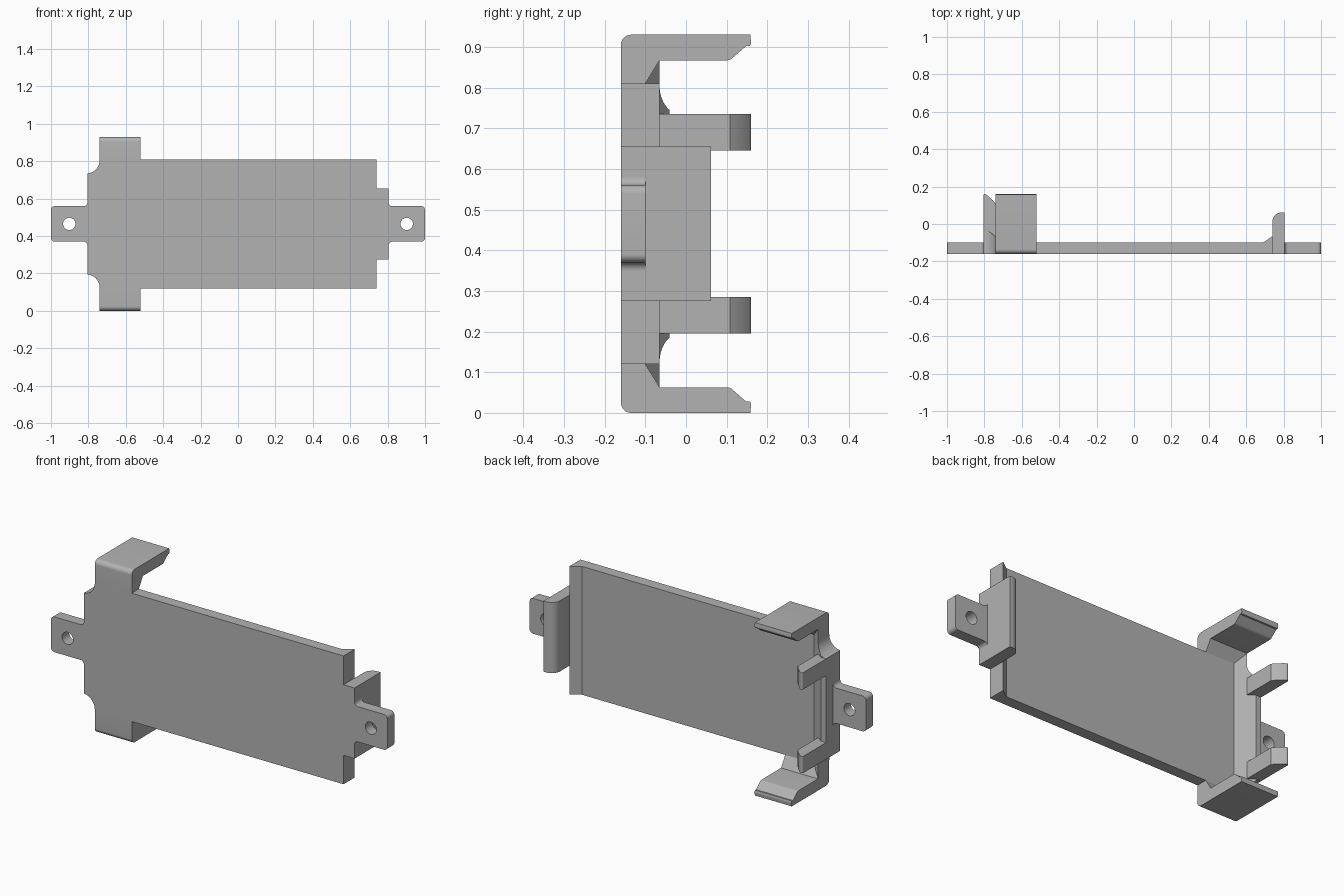
import bpy, bmesh, math
from mathutils import Vector

if "Cube" in bpy.data.objects:
    bpy.data.objects.remove(bpy.data.objects["Cube"], do_unlink=True)

MID = 0.465                       # height of the symmetry plane
FRONT, BACK, LIP = -0.16, -0.10, -0.065

grey = bpy.data.materials.new("plain grey")
grey.use_nodes = True
grey.diffuse_color = (0.45, 0.45, 0.45, 1)
grey.node_tree.nodes["Principled BSDF"].inputs["Base Color"].default_value = grey.diffuse_color


def prism(name, outline, axis, low, high):
    """Extrude a 2D outline along an axis; outline holds the other two coordinates in order."""
    bm = bmesh.new()

    def place(p, d):
        c = list(p)
        c.insert("xyz".index(axis), d)
        return Vector(c)

    face = bm.faces.new([bm.verts.new(place(p, low)) for p in outline])
    out = bmesh.ops.extrude_face_region(bm, geom=[face])
    moved = [g for g in out["geom"] if isinstance(g, bmesh.types.BMVert)]
    bmesh.ops.translate(bm, verts=moved, vec=place((0, 0), high - low))
    bmesh.ops.recalc_face_normals(bm, faces=bm.faces)
    mesh = bpy.data.meshes.new(name)
    bm.to_mesh(mesh)
    bm.free()
    mesh.materials.append(grey)
    ob = bpy.data.objects.new(name, mesh)
    bpy.context.collection.objects.link(ob)
    return ob


def arc(cx, cy, r, start, end, steps=8):
    angles = [math.radians(start + (end - start) * i / steps) for i in range(steps + 1)]
    return [(cx + r * math.cos(a), cy + r * math.sin(a)) for a in angles]


def cut(ob, cutter):
    mod = ob.modifiers.new("cut", "BOOLEAN")
    mod.operation, mod.solver, mod.object = "DIFFERENCE", "EXACT", cutter
    cutter.hide_render = True
    cutter.hide_set(True)
    cutter.display_type = "WIRE"


def smooth(ob):
    bpy.ops.object.select_all(action="DESELECT")
    ob.select_set(True)
    bpy.context.view_layer.objects.active = ob
    bpy.ops.object.shade_smooth_by_angle(angle=math.radians(30))


# Base plate with a sloped lip at each end
prism("base_plate", [(-0.74, FRONT), (0.74, FRONT), (0.74, LIP), (0.69, BACK),
                     (-0.69, BACK), (-0.74, LIP)], "z", 0.12, 0.81)

# End wall with scooped outer corners
wall = prism("end_wall", [(-0.805, FRONT), (-0.74, FRONT), (-0.74, LIP),
                          (-0.775, -0.04), (-0.805, -0.04)], "z", MID - 0.34, MID + 0.34)
for side, word in ((1, "upper"), (-1, "lower")):
    def flip(points, index):
        """Turn heights measured from the middle into true heights on this side."""
        return [tuple(MID + side * v if i == index else v for i, v in enumerate(p))
                for p in points]

    scoop = prism(word + "_scoop_cutter", flip(arc(-0.81, 0.34, 0.07, 0, 360, 48)[:-1], 1),
                  "y", -0.3, 0.2)
    cut(wall, scoop)

    # Corner post with a slanted, rounded tip
    z0, z1 = sorted((MID + side * 0.18, MID + side * 0.27))
    post = prism(word + "_corner_post",
                 [(-0.74, FRONT), (-0.74, 0.108), (-0.755, 0.127), (-0.785, 0.154)]
                 + arc(-0.797, 0.152, 0.008, 60, 180) + [(-0.805, FRONT)], "z", z0, z1)
    smooth(post)

    # Side arm that hooks over the back
    arm = prism(word + "_side_arm", flip(
        [(FRONT, 0.345), (BACK, 0.345), (LIP, 0.402)]
        + arc(0.10, 0.422, 0.02, 270, 315, 4)
        + [(0.148, 0.437)] + arc(0.140, 0.447, 0.02, -30, 15, 4)
        + [(0.158, 0.465)] + arc(FRONT + 0.025, 0.44, 0.025, 90, 180), 1),
        "x", -0.74, -0.52)
    smooth(arm)

    # Sloped lip carried on along the arm root
    z0, z1 = sorted((MID + side * 0.345, MID + side * 0.402))
    prism(word + "_arm_lip", [(-0.74, BACK), (-0.69, BACK), (-0.74, LIP)], "z", z0, z1)
smooth(wall)

# Retaining clip with a rounded inner top
clip = prism("end_clip", [(0.74, FRONT), (0.805, FRONT), (0.805, 0.062), (0.79, 0.062)]
             + arc(0.79, 0.012, 0.05, 90, 180), "z", MID - 0.19, MID + 0.19)
smooth(clip)

# Screw tabs with rounded corners, flared roots and a hole
for side, word in ((1, "left"), (-1, "right")):
    upper = arc(0.825, 0.115, 0.02, 180, 270) + arc(0.98, 0.075, 0.02, 90, 0)
    outline = upper + [(x, -z) for x, z in reversed(upper)]
    tab = prism(word + "_screw_tab", [(side * x, MID + z) for x, z in outline],
                "y", FRONT, BACK)
    hole = prism(word + "_hole_cutter", arc(side * 0.902, MID, 0.033, 0, 360, 32)[:-1],
                 "y", -0.3, 0.1)
    cut(tab, hole)
    smooth(tab)
